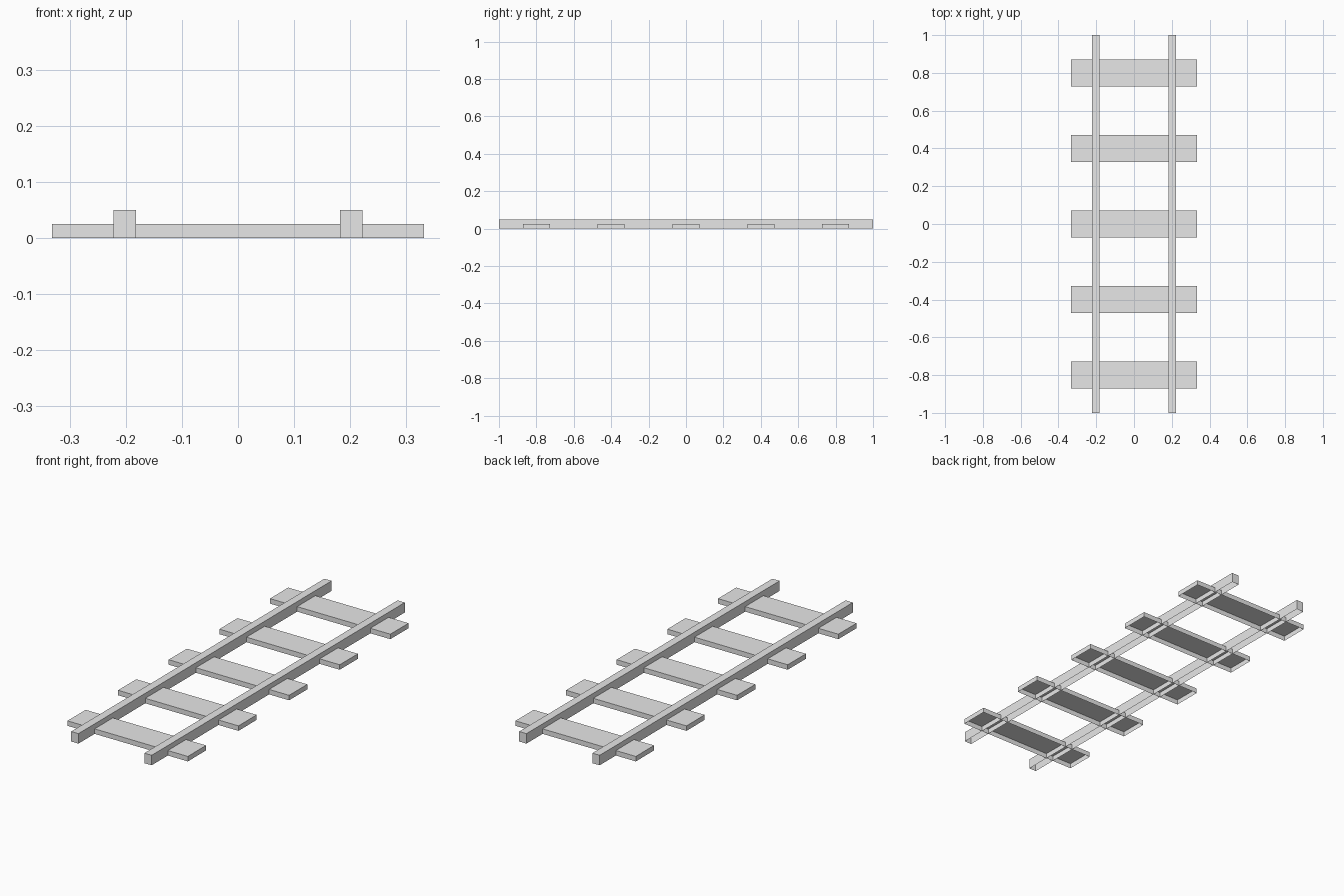
import bpy
import bmesh
from mathutils import Matrix, Vector

cube = bpy.data.objects.get("Cube")
if cube:
    bpy.data.objects.remove(cube, do_unlink=True)

# Single plain grey
grey = bpy.data.materials.new("plain_grey")
grey.use_nodes = True
colour = (0.8, 0.8, 0.8, 1)
grey.diffuse_color = colour
grey.node_tree.nodes["Principled BSDF"].inputs["Base Color"].default_value = colour


def open_box(name, x, y, size):
    """Box standing on the ground with its underside left open."""
    bm = bmesh.new()
    place = Matrix.Translation((x, y, size[2] / 2)) @ Matrix.Diagonal(Vector((*size, 1)))
    bmesh.ops.create_cube(bm, size=1, matrix=place)
    bm.normal_update()
    under = [f for f in bm.faces if f.normal.z < -0.5]
    bmesh.ops.delete(bm, geom=under, context="FACES_ONLY")
    mesh = bpy.data.meshes.new(name)
    bm.to_mesh(mesh)
    bm.free()
    mesh.materials.append(grey)
    obj = bpy.data.objects.new(name, mesh)
    bpy.context.collection.objects.link(obj)
    return obj


# Two long rails
for side, sign in (("left", 1), ("right", -1)):
    open_box(f"{side}_rail", sign * 0.2025, 0, (0.04, 2.0, 0.05))

# Five evenly spaced cross ties
for i in range(5):
    open_box(f"cross_tie_{i + 1}", 0, (i - 2) * 0.4, (0.666, 0.144, 0.025))
